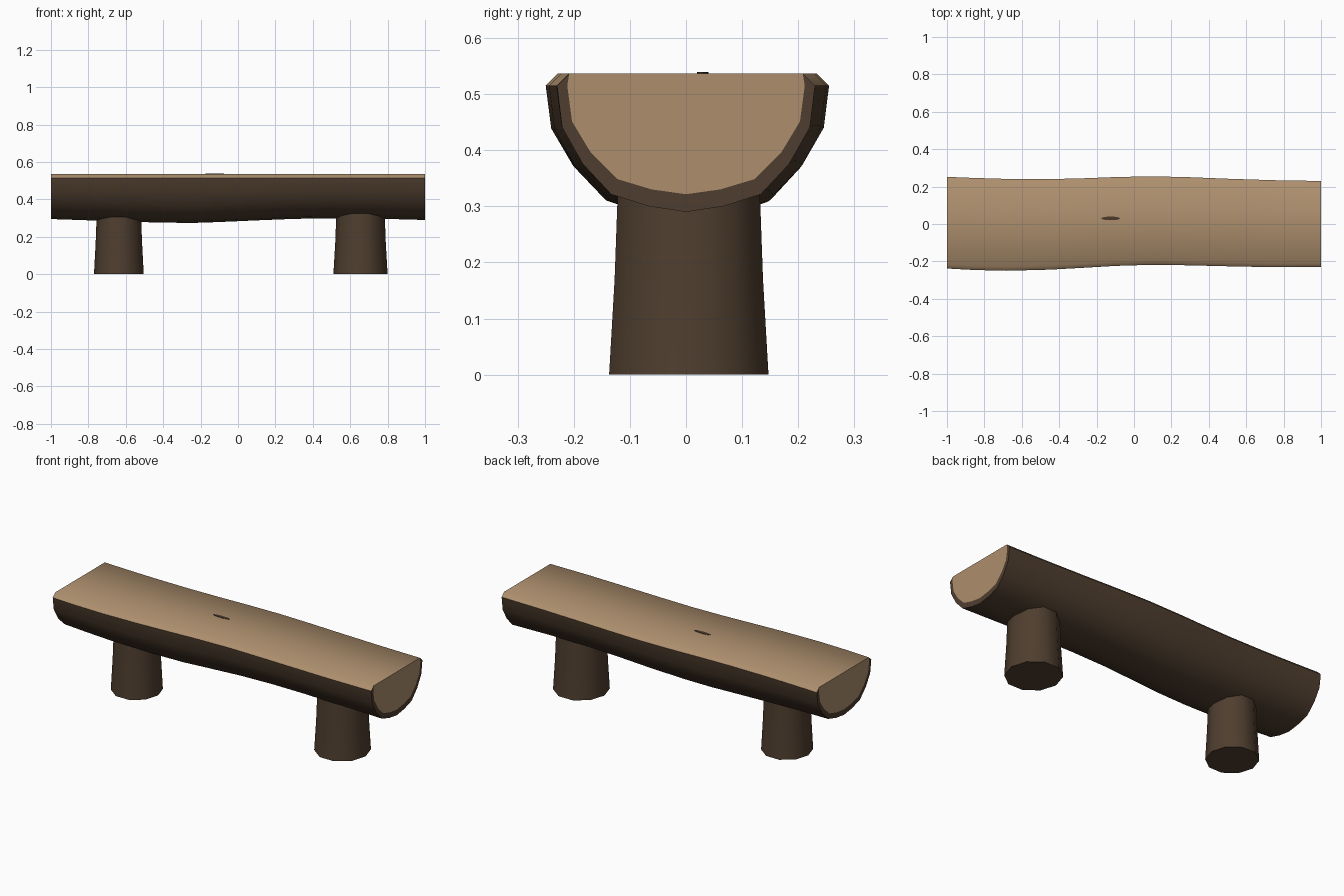
import bpy, bmesh, math

if "Cube" in bpy.data.objects:
    bpy.data.objects.remove(bpy.data.objects["Cube"])

def material(name, rgb):
    m = bpy.data.materials.new(name)
    m.diffuse_color = (*rgb, 1)
    m.use_nodes = True
    m.node_tree.nodes["Principled BSDF"].inputs["Base Color"].default_value = m.diffuse_color
    return m

bark = material("bark", (0.078, 0.048, 0.028))
wood = material("cut wood", (0.42, 0.275, 0.155))
knot_brown = material("knot brown", (0.07, 0.042, 0.024))

def finish(name, bm, mats, angle=40):
    bmesh.ops.recalc_face_normals(bm, faces=bm.faces)
    me = bpy.data.meshes.new(name)
    bm.to_mesh(me)
    bm.free()
    ob = bpy.data.objects.new(name, me)
    bpy.context.collection.objects.link(ob)
    for m in mats:
        me.materials.append(m)
    bpy.ops.object.select_all(action='DESELECT')
    ob.select_set(True)
    bpy.context.view_layer.objects.active = ob
    bpy.ops.object.shade_smooth_by_angle(angle=math.radians(angle))
    return ob

# Seat: half log, lofted through stations (x, front y, back y, underside z)
TOP, LIP = 0.537, 0.515
stations = [(-1, -.238, .252, .295), (-.85, -.246, .246, .290), (-.68, -.250, .241, .284),
            (-.45, -.244, .240, .277), (-.25, -.233, .245, .274), (-.1, -.224, .251, .279),
            (.1, -.218, .255, .288), (.3, -.221, .250, .296), (.5, -.226, .242, .299),
            (.75, -.231, .234, .297), (1, -.230, .230, .290)]
half = [(1, 1), (.96, .67), (.8, .38), (.58, .14), (.29, .045)]
profile = [(-u, v) for u, v in half] + [(0, 0)] + half[::-1]

bm = bmesh.new()
rings = []
for x, yf, yb, zb in stations:
    c, w = (yf + yb) / 2, (yb - yf) / 2
    pts = [(c + u * w, zb + v * (LIP - zb)) for u, v in profile]
    pts += [(yb - .022, TOP), (yf + .022, TOP)]
    rings.append([bm.verts.new((x, y, z)) for y, z in pts])
n, k = len(rings[0]), len(profile)
for a, b in zip(rings, rings[1:]):
    for i in range(n):
        j = (i + 1) % n
        f = bm.faces.new((a[i], a[j], b[j], b[i]))
        f.material_index = 1 if i >= k - 1 else 0   # top and its bevels are wood

# Log ends: bark rim around the sawn wood
for ring in (rings[0], rings[-1]):
    x = ring[0].co.x
    c = (ring[0].co.y + ring[k - 1].co.y) / 2
    inner = [bm.verts.new((x, c + (v.co.y - c) * .92, LIP + (v.co.z - LIP) * .86))
             for v in ring[:k]]
    for i in range(k - 1):
        bm.faces.new((ring[i], ring[i + 1], inner[i + 1], inner[i]))
    bm.faces.new((ring[k - 1], ring[k], inner[-1]))
    bm.faces.new((ring[0], inner[0], ring[k + 1]))
    bm.faces.new(inner + [ring[k], ring[k + 1]]).material_index = 1
finish("seat", bm, [bark, wood], 50)

# Legs: slightly flared stumps
def leg(name, x, y, radii, sides=10):
    bm = bmesh.new()
    loops = []
    for z, r in zip((0, .17, .36), radii):
        loops.append([bm.verts.new((x + r * math.cos(t), y + 1.03 * r * math.sin(t), z))
                      for t in (2 * math.pi * i / sides for i in range(sides))])
    for a, b in zip(loops, loops[1:]):
        for i in range(sides):
            j = (i + 1) % sides
            bm.faces.new((a[i], a[j], b[j], b[i]))
    bm.faces.new(loops[0])
    bm.faces.new(loops[-1])
    finish(name, bm, [bark])

leg("left_leg", -.637, 0, (.133, .124, .117))
leg("right_leg", .655, .005, (.145, .135, .128))

# Knot: thin oval plate on the seat top
bm = bmesh.new()
bmesh.ops.create_cone(bm, cap_ends=True, segments=16, radius1=1, radius2=1, depth=1)
for v in bm.verts:
    v.co = (-.125 + v.co.x * .05, .03 + v.co.y * .01, TOP + v.co.z * .004)
finish("knot", bm, [knot_brown])
